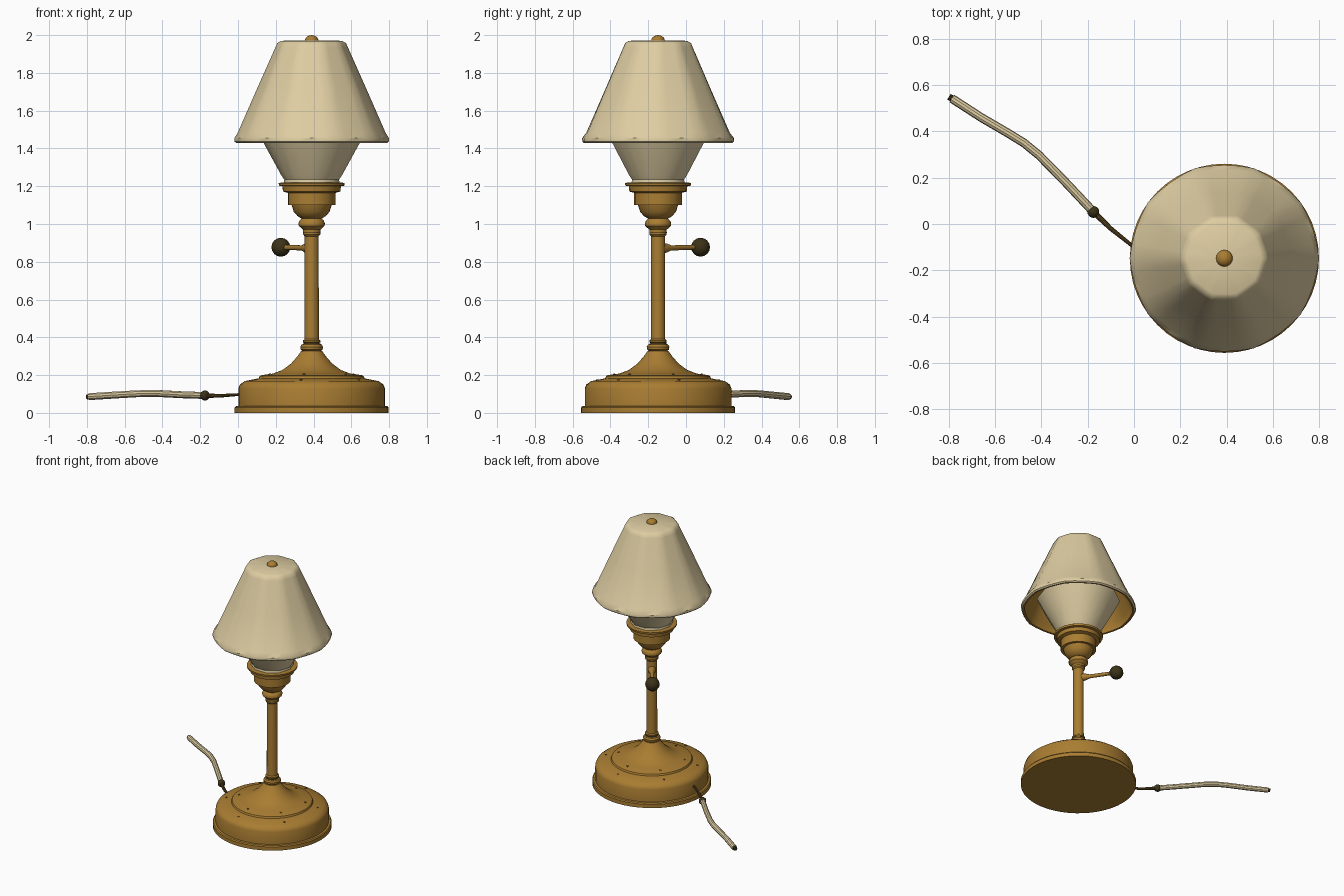
import bpy, bmesh, math
from mathutils import Vector

if "Cube" in bpy.data.objects:
    bpy.data.objects.remove(bpy.data.objects["Cube"])

AX, AY = 0.39, -0.148   # lamp axis


def material(name, rgb):
    m = bpy.data.materials.new(name)
    m.diffuse_color = (*rgb, 1)
    m.use_nodes = True
    m.node_tree.nodes["Principled BSDF"].inputs["Base Color"].default_value = m.diffuse_color
    return m


BRASS = material("brass", (0.40, 0.205, 0.032))
CREAM = material("cream", (0.73, 0.61, 0.36))
DARK = material("dark_bronze", (0.045, 0.032, 0.009))
WIRE = material("brown_wire", (0.11, 0.065, 0.016))


def smooth(obj, angle):
    bpy.ops.object.select_all(action='DESELECT')
    obj.select_set(True)
    bpy.context.view_layer.objects.active = obj
    bpy.ops.object.shade_smooth_by_angle(angle=math.radians(angle))


def finish(name, bm, mats, angle=35):
    bmesh.ops.remove_doubles(bm, verts=bm.verts, dist=0.0002)
    bmesh.ops.recalc_face_normals(bm, faces=bm.faces)
    me = bpy.data.meshes.new(name)
    bm.to_mesh(me)
    bm.free()
    obj = bpy.data.objects.new(name, me)
    bpy.context.collection.objects.link(obj)
    for m in mats:
        me.materials.append(m)
    smooth(obj, angle)
    return obj


def lathe(name, profile, mats, segs=24, sides=0, closed=False, inner_from=None, angle=35):
    """Spin (radius, z, facet amount) points; facets flatten the circle toward a polygon."""
    bm = bmesh.new()
    rings = []
    for p in profile:
        facet = p[2] if len(p) > 2 else 0
        ring = []
        for i in range(segs):
            a = 2 * math.pi * i / segs
            r = p[0]
            if sides:
                step = 2 * math.pi / sides
                flat = math.cos(step / 2) / math.cos((a % step) - step / 2)
                r *= 1 + facet * (flat - 1)
            ring.append(bm.verts.new((AX + r * math.cos(a), AY + r * math.sin(a), p[1])))
        rings.append(ring)
    n = len(rings)
    for j in range(n if closed else n - 1):
        lo, hi = rings[j], rings[(j + 1) % n]
        for i in range(segs):
            k = (i + 1) % segs
            f = bm.faces.new((lo[i], lo[k], hi[k], hi[i]))
            if inner_from is not None and j >= inner_from:
                f.material_index = 1
    return finish(name, bm, mats, angle)


def tube(name, points, mat, radius, radii=None):
    cu = bpy.data.curves.new(name, 'CURVE')
    cu.dimensions = '3D'
    cu.bevel_depth = radius
    cu.bevel_resolution = 3
    cu.use_fill_caps = True
    s = cu.splines.new('POLY')
    s.points.add(len(points) - 1)
    for i, p in enumerate(points):
        s.points[i].co = (*p, 1)
        s.points[i].radius = radii[i] if radii else 1
    obj = bpy.data.objects.new(name, cu)
    bpy.context.collection.objects.link(obj)
    cu.materials.append(mat)
    bpy.ops.object.select_all(action='DESELECT')
    obj.select_set(True)
    bpy.context.view_layer.objects.active = obj
    bpy.ops.object.convert(target='MESH')
    smooth(bpy.context.view_layer.objects.active, 35)


def ball(name, loc, r, mat, segs=12, flat=1.0):
    bm = bmesh.new()
    bmesh.ops.create_uvsphere(bm, u_segments=segs, v_segments=segs // 2 + 2, radius=r)
    for v in bm.verts:
        v.co.z *= flat
        v.co += Vector(loc)
    return finish(name, bm, [mat], 40)


# Round stepped base with flared foot
lathe("base", [(0, 0), (0.408, 0), (0.408, 0.028), (0.402, 0.035), (0.388, 0.037),
               (0.388, 0.13), (0.38, 0.15), (0.355, 0.168), (0.28, 0.183), (0.275, 0.195),
               (0.265, 0.2), (0.205, 0.208), (0.155, 0.227), (0.11, 0.26), (0.075, 0.3),
               (0.055, 0.328), (0, 0.328)], [BRASS], segs=48)

# Small studs on the shoulder and inner step of the base
for i in range(6):
    a = math.radians(20 + 60 * i)
    for r, z in ((0.325, 0.174), (0.235, 0.204)):
        ball("base_stud", (AX + r * math.cos(a), AY + r * math.sin(a), z), 0.008, WIRE, 8, 0.5)

# Column with turned rings at both ends
lathe("column", [(0, 0.32), (0.045, 0.325), (0.058, 0.335), (0.06, 0.35), (0.053, 0.362),
                 (0.038, 0.367), (0.038, 0.372), (0.046, 0.376), (0.046, 0.384), (0.038, 0.39),
                 (0.037, 0.935), (0.046, 0.945), (0.046, 0.97), (0.055, 0.978), (0.068, 0.99),
                 (0.07, 1.003), (0.064, 1.018), (0.05, 1.03), (0, 1.035)], [BRASS])
for z in (0.37, 0.955):
    lathe("column_groove", [(0.03, z - 0.003), (0.0465, z - 0.003),
                            (0.0465, z + 0.003), (0.03, z + 0.003)], [WIRE], closed=True)

# Stepped socket cup with rim
lathe("socket_cup", [(0, 1.02), (0.048, 1.025), (0.075, 1.042), (0.095, 1.065), (0.106, 1.1),
                     (0.126, 1.1), (0.126, 1.165), (0.152, 1.172), (0.155, 1.2),
                     (0.173, 1.203), (0.175, 1.217), (0.155, 1.22), (0, 1.22)], [BRASS])

# Tapered glass below the shade
lathe("lamp_glass", [(0, 1.215, 1), (0.148, 1.215, 1), (0.145, 1.235, 1), (0.163, 1.262, 1),
                     (0.255, 1.43, 1), (0.295, 1.51, 1), (0.27, 1.535, 1), (0, 1.545, 1)],
      [CREAM], segs=20, sides=10, angle=40)

# Faceted shade shell, brass coloured on the inside
lathe("shade", [(0.398, 1.428, 0.35), (0.408, 1.436, 0.35), (0.409, 1.455, 0.35),
                (0.392, 1.482, 0.6), (0.29, 1.715, 0.8), (0.192, 1.935, 0.85),
                (0.182, 1.958, 0.85), (0.16, 1.97, 0.85), (0, 1.972),
                (0, 1.953), (0.155, 1.95, 0.85), (0.175, 1.93, 0.85), (0.272, 1.715, 0.8),
                (0.374, 1.482, 0.6), (0.385, 1.45, 0.35), (0.385, 1.43, 0.35)],
      [CREAM, BRASS], segs=40, sides=10, closed=True, inner_from=8, angle=40)

# Finial and the hidden rod carrying the shade
ball("finial", (AX, AY, 1.971), 0.036, BRASS, 16, 0.8)
lathe("shade_rod", [(0, 1.53), (0.015, 1.53), (0.015, 1.96), (0, 1.96)], [BRASS], segs=10)

# Side switch: arm with thick root, round knob
knob = Vector((0.227, 0.077, 0.877))
root = Vector((AX, AY, 0.872))
tube("switch_arm", [root.lerp(knob, t) for t in (0, 0.18, 0.3, 1)], BRASS, 0.013,
     [2.2, 2.0, 1.1, 1.0])
ball("switch_knob", knob, 0.05, DARK, 12)

# Power cord: thin wire, joint, thick sleeve and cut end
joint = Vector((-0.175, 0.052, 0.092))
tube("cord_wire", [(0.06, -0.13, 0.098), (-0.015, -0.088, 0.096), (-0.1, -0.02, 0.09), joint],
     WIRE, 0.010, [0.8, 0.8, 1, 1.3])
ball("cord_joint", joint, 0.027, DARK, 10)
tube("cord_sleeve", [joint, (-0.3, 0.185, 0.096), (-0.41, 0.297, 0.102), (-0.475, 0.35, 0.103),
                     (-0.54, 0.39, 0.101), (-0.66, 0.46, 0.094), (-0.785, 0.541, 0.086)],
     CREAM, 0.019)
tube("cord_end", [(-0.78, 0.538, 0.086), (-0.798, 0.549, 0.085)], DARK, 0.014)
